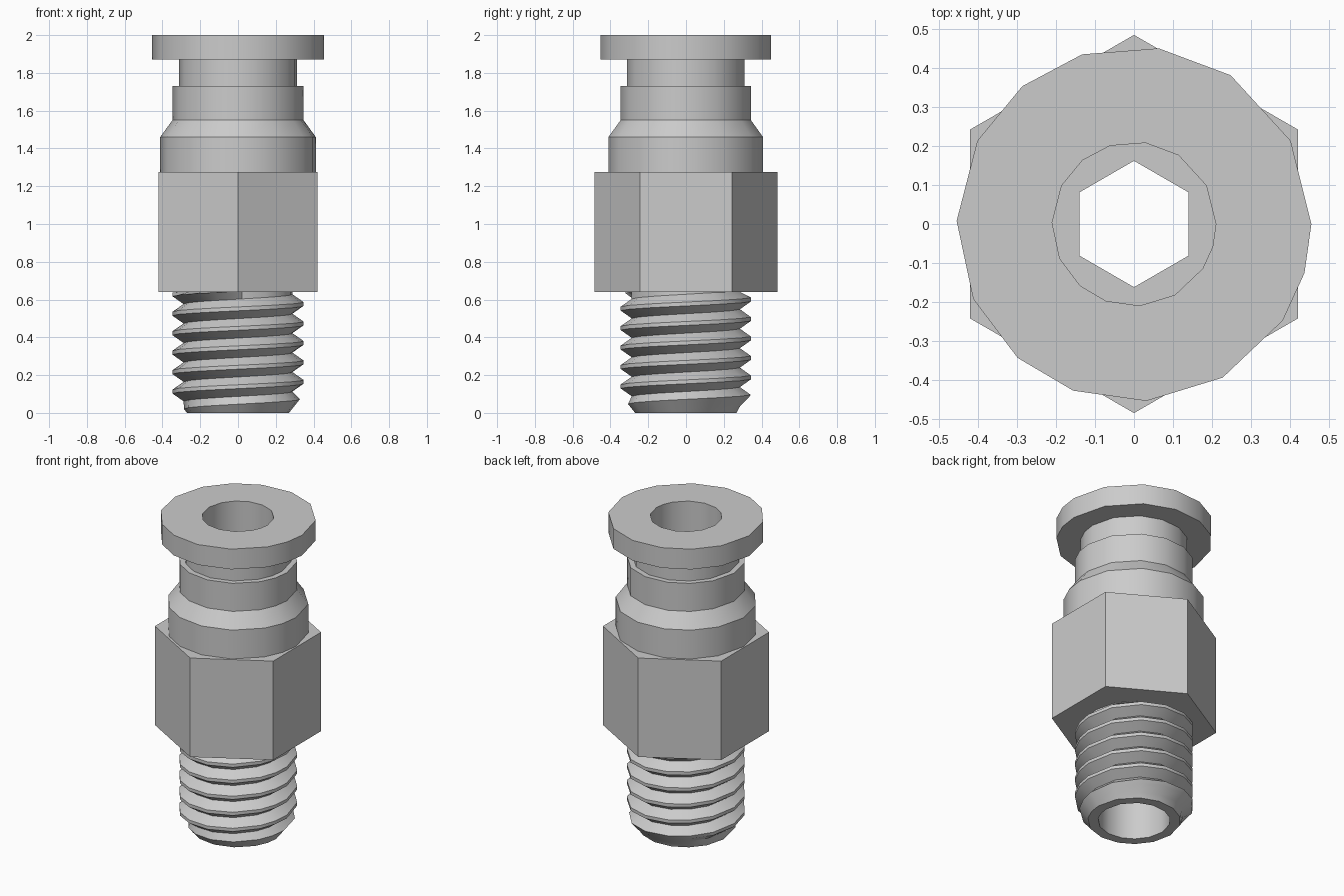
import bpy
import bmesh
from math import cos, sin, radians

if "Cube" in bpy.data.objects:
    bpy.data.objects.remove(bpy.data.objects["Cube"], do_unlink=True)

# Bare metal finish
metal = bpy.data.materials.new("grey metal")
metal.use_nodes = True
grey = (0.6, 0.6, 0.6, 1)
metal.diffuse_color = grey
metal.node_tree.nodes["Principled BSDF"].inputs["Base Color"].default_value = grey

# Slightly uneven facet directions shared by every round part
ROUND = [0, 28, 57, 82, 107, 129, 152, 179, 205, 229, 250, 274, 300, 327, 344]
HEX = [30 + 60 * i for i in range(6)]


def point(bm, degrees, r, z):
    a = radians(degrees)
    return bm.verts.new((r * cos(a), r * sin(a), z))


def lathe(bm, profile, angles, closed=True):
    """Sweep a (radius, height) profile through the facet directions."""
    rows = [[point(bm, a, r, z) for r, z in profile] for a in angles]
    count = len(profile)
    for i, row in enumerate(rows):
        nxt = rows[(i + 1) % len(rows)]
        for j in range(count if closed else count - 1):
            k = (j + 1) % count
            bm.faces.new((row[j], nxt[j], nxt[k], row[k]))


def finish(name, bm):
    bmesh.ops.remove_doubles(bm, verts=bm.verts[:], dist=0.0005)
    bmesh.ops.recalc_face_normals(bm, faces=bm.faces[:])
    mesh = bpy.data.meshes.new(name)
    bm.to_mesh(mesh)
    bm.free()
    mesh.materials.append(metal)
    obj = bpy.data.objects.new(name, mesh)
    bpy.context.collection.objects.link(obj)
    bpy.ops.object.select_all(action="DESELECT")
    obj.select_set(True)
    bpy.context.view_layer.objects.active = obj
    bpy.ops.object.shade_smooth_by_angle(angle=radians(31))


BORE = 0.21
THREAD_TOP = 0.64
HEX_TOP = 1.275

# Hexagonal wrench body with a hexagonal key socket
bm = bmesh.new()
lathe(bm, [(0.162, THREAD_TOP), (0.485, THREAD_TOP),
           (0.485, HEX_TOP), (0.162, HEX_TOP)], HEX)
finish("hex_body", bm)

# Stepped collar with a chamfered shoulder
bm = bmesh.new()
lathe(bm, [(BORE, HEX_TOP), (0.412, HEX_TOP), (0.412, 1.46), (0.347, 1.55),
           (0.347, 1.73), (BORE, 1.73)], ROUND)
finish("collar", bm)

# Release sleeve: narrow neck and wide flange
bm = bmesh.new()
lathe(bm, [(BORE, 1.73), (0.313, 1.73), (0.313, 1.87), (0.455, 1.87),
           (0.455, 2), (BORE, 2)], ROUND)
finish("release_sleeve", bm)

# Right-handed screw thread, trimmed by the lead-in chamfer at the bottom
PITCH = 0.103
ROOT, CREST, TIP = 0.288, 0.347, 0.27
TOOTH = [(ROOT, 0), (CREST, 0.4), (CREST, 0.6)]
bm = bmesh.new()
columns = []
for a in ROUND:
    column = []
    for turn in range(-3, 9):
        for r, f in TOOTH:
            z = 0.01 + PITCH * (turn + f + a / 360)
            z = min(max(z, 0), THREAD_TOP)
            r = ROOT if z == THREAD_TOP else min(r, TIP + 0.8 * z)
            column.append(point(bm, a, r, z))
    columns.append(column)
step = len(TOOTH)
for i, column in enumerate(columns):
    seam = i == len(columns) - 1
    nxt = columns[0][step:] if seam else columns[i + 1]
    for j in range(min(len(column), len(nxt)) - 1):
        bm.faces.new((column[j], nxt[j], nxt[j + 1], column[j + 1]))
# End rim and bore wall
lathe(bm, [(TIP, 0), (BORE, 0), (BORE, THREAD_TOP), (ROOT, THREAD_TOP)],
      ROUND, closed=False)
finish("threaded_stem", bm)
